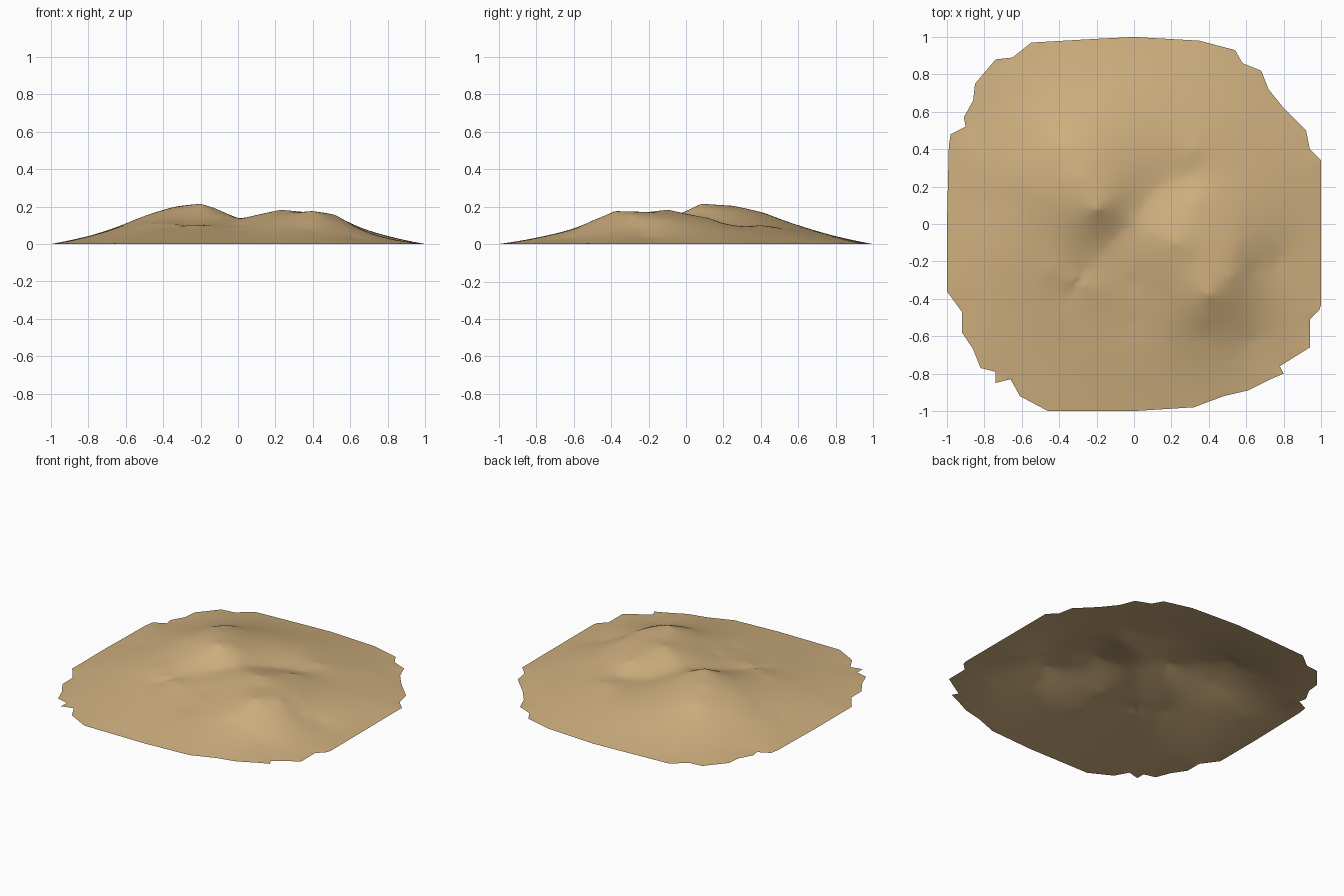
import bpy
import math
from mathutils import Vector

RINGS = 56          # rows of faces from the middle to the rim
RIM_STEP = 0.035    # spacing of vertices along the rim

if "Cube" in bpy.data.objects:
    bpy.data.objects.remove(bpy.data.objects["Cube"], do_unlink=True)

# Ragged plan outline, counter-clockwise
outline = [
    (1, .34), (.94, .4), (.92, .5), (.8, .62), (.72, .72), (.68, .82),
    (.58, .86), (.54, .93), (.35, .98), (0, 1), (-.2, .99), (-.55, .97),
    (-.65, .89), (-.74, .88), (-.85, .75), (-.86, .66), (-.91, .57),
    (-.9, .52), (-.98, .48), (-.99, .42), (-1, 0), (-1, -.36),
    (-.92, -.47), (-.92, -.58), (-.86, -.67), (-.82, -.77), (-.74, -.79),
    (-.74, -.85), (-.66, -.83), (-.61, -.92), (-.46, -1), (0, -1),
    (.32, -.98), (.48, -.92), (.61, -.89), (.73, -.83), (.8, -.8),
    (.78, -.76), (.94, -.66), (.94, -.51), (.99, -.46), (1, -.43),
]

# Sharp valley and crest lines as x, y, height
valley = [(.3, .26, .09), (.13, .2, .1), (0, .03, .14), (-.27, -.25, .1), (-.4, -.48, .07)]
west_crest = [(-.12, .13, .19), (-.2, .08, .215), (-.3, .25, .204), (-.38, .42, .165)]
east_crest = [(.1, -.05, .155), (.23, -.1, .183), (.33, -.2, .17), (.4, -.38, .176)]
south_spur = [(-.62, -.22, .08), (-.45, -.25, .11), (-.2, -.35, .1)]

# Spot heights on the slopes
west_slopes = [(-.5, .15, .15), (-.65, .1, .087), (-.8, .1, .04), (-.35, .53, .12),
               (-.3, .66, .08), (-.2, .82, .035), (-.1, .35, .15), (-.6, .45, .08)]
east_slopes = [(.52, -.28, .155), (.55, -.12, .135), (.65, -.25, .08), (.77, -.2, .033),
               (.37, -.5, .125), (.37, -.6, .08), (.37, -.8, .03), (.33, .12, .14),
               (.6, .15, .09), (.15, -.38, .12)]
low_ground = [(.32, .4, .1), (.05, .6, .085), (0, -.32, .1), (0, -.52, .07),
              (-.2, -.7, .045), (.62, .6, .035), (.63, -.62, .03),
              (-.64, -.62, .03), (-.64, .66, .035)]


def resample(points, spacing):
    """Walk a polyline and return evenly spread points on every segment."""
    result = []
    for a, b in zip(points, points[1:]):
        a, b = Vector(a), Vector(b)
        count = max(1, math.ceil((b - a).length / spacing))
        result += [a.lerp(b, i / count) for i in range(count)]
    return result + [Vector(points[-1])]


def solve(matrix, values):
    """Gaussian elimination with pivoting."""
    rows = [row + [value] for row, value in zip(matrix, values)]
    size = len(rows)
    for col in range(size):
        pivot = max(range(col, size), key=lambda r: abs(rows[r][col]))
        rows[col], rows[pivot] = rows[pivot], rows[col]
        for r in range(col + 1, size):
            factor = rows[r][col] / rows[col][col]
            if factor:
                rows[r] = [p - factor * q for p, q in zip(rows[r], rows[col])]
    answer = [0.0] * size
    for r in reversed(range(size)):
        rest = sum(rows[r][c] * answer[c] for c in range(r + 1, size))
        answer[r] = (rows[r][size] - rest) / rows[r][r]
    return answer


# Gather every height sample, with the rim held on the ground
rim = resample(outline + outline[:1], RIM_STEP)[:-1]
samples = [Vector(p) for p in west_slopes + east_slopes + low_ground]
for line in (valley, west_crest, east_crest, south_spur):
    samples += resample(line, .08)
samples += [Vector((p.x, p.y, 0)) for p in rim[::4]]
sites = [(p.x, p.y) for p in samples]

# Fit a surface of cones, which bends sharply along the crest and valley lines
weights = solve([[math.dist(a, b) for b in sites] for a in sites],
                [p.z for p in samples])


def height(x, y):
    total = sum(w * math.dist((x, y), s) for w, s in zip(weights, sites))
    return max(0.0, total)


# Hill sheet: rings of the outline shrinking to the middle
verts = [(0, 0, height(0, 0))]
for ring in range(1, RINGS + 1):
    scale = ring / RINGS
    for p in rim:
        x, y = p.x * scale, p.y * scale
        verts.append((x, y, height(x, y) if ring < RINGS else 0.0))

n = len(rim)
faces = [(0, 1 + i, 1 + (i + 1) % n) for i in range(n)]
for ring in range(RINGS - 1):
    inner, outer = 1 + ring * n, 1 + (ring + 1) * n
    for i in range(n):
        j = (i + 1) % n
        faces.append((inner + i, outer + i, outer + j, inner + j))

mesh = bpy.data.meshes.new("hill_terrain")
mesh.from_pydata(verts, [], faces)
mesh.update()
terrain = bpy.data.objects.new("hill_terrain", mesh)
bpy.context.collection.objects.link(terrain)

# Sandy colour
sand = bpy.data.materials.new("sand")
sand.use_nodes = True
sand.diffuse_color = (.62, .43, .21, 1)
sand.node_tree.nodes["Principled BSDF"].inputs["Base Color"].default_value = sand.diffuse_color
mesh.materials.append(sand)

# Smooth slopes with crisp creases
bpy.ops.object.select_all(action="DESELECT")
terrain.select_set(True)
bpy.context.view_layer.objects.active = terrain
bpy.ops.object.shade_smooth_by_angle(angle=math.radians(25))
